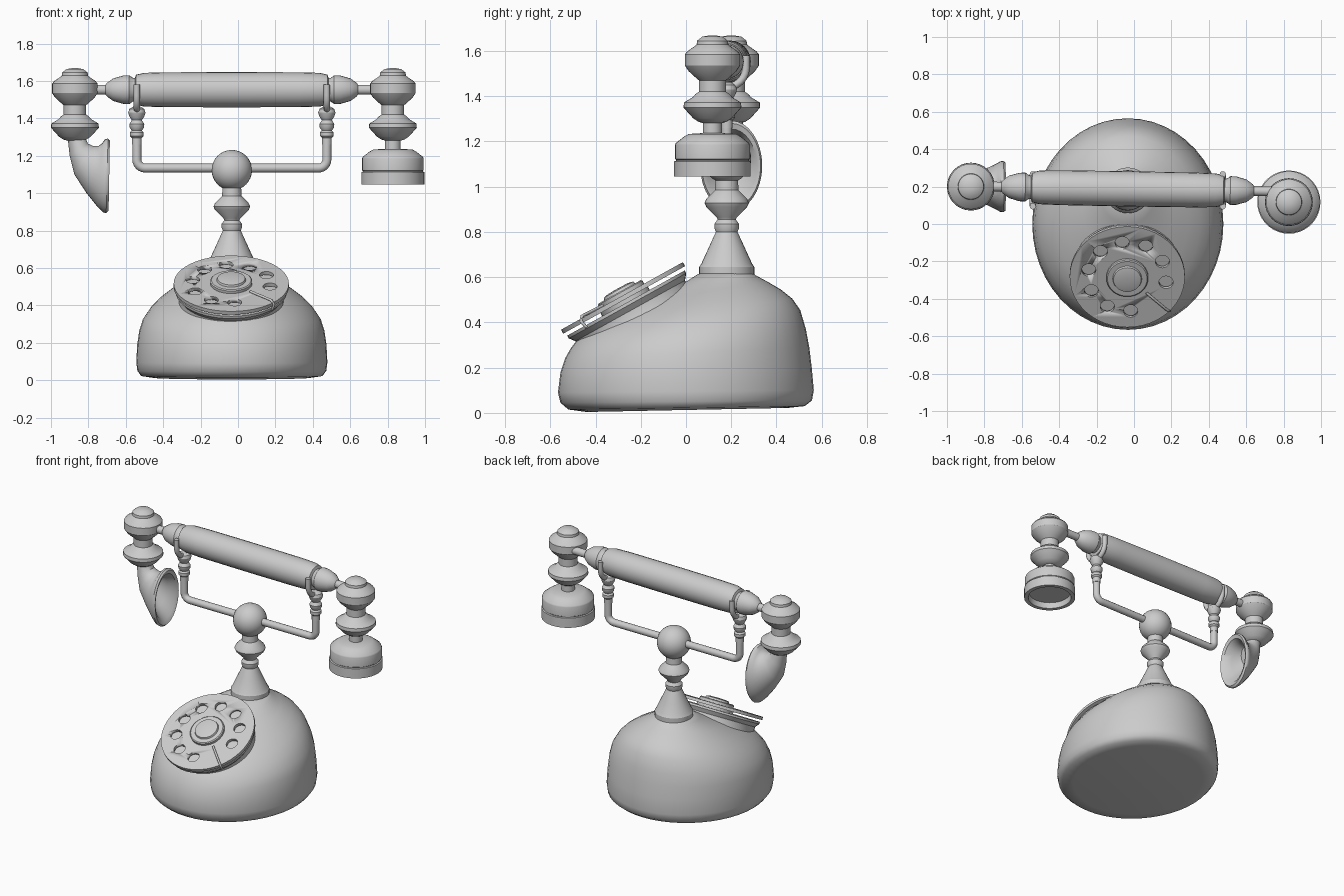
import bpy, bmesh, math
from mathutils import Vector, Matrix

CX = -0.033          # centre line of the stand and body
TILT = math.radians(29)


def skin(name, rings, angle=32):
    """Bridge a list of point rings, cap both ends, smooth shade."""
    bm = bmesh.new()
    loops = [[bm.verts.new(p) for p in ring] for ring in rings]
    n = len(loops[0])
    for a, b in zip(loops, loops[1:]):
        for i in range(n):
            j = (i + 1) % n
            bm.faces.new((a[i], a[j], b[j], b[i]))
    bm.faces.new(loops[0])
    bm.faces.new(loops[-1])
    bmesh.ops.recalc_face_normals(bm, faces=bm.faces)
    mesh = bpy.data.meshes.new(name)
    bm.to_mesh(mesh)
    bm.free()
    ob = bpy.data.objects.new(name, mesh)
    bpy.context.collection.objects.link(ob)
    bpy.context.view_layer.objects.active = ob
    bpy.ops.object.select_all(action='DESELECT')
    ob.select_set(True)
    bpy.ops.object.shade_smooth_by_angle(angle=math.radians(angle))
    return ob


def lathe(name, profile, origin=(0, 0, 0), matrix=None, n=32, angle=32):
    """Revolve (radius, height) points about the local z axis."""
    m = Matrix.Translation(origin) @ (matrix or Matrix())
    turn = [2 * math.pi * i / n for i in range(n)]
    rings = [[m @ Vector((r * math.cos(t), r * math.sin(t), h)) for t in turn]
             for r, h in profile]
    return skin(name, rings, angle)


def loft(name, sections, place, n=40, angle=32):
    """Elliptical sections: two opposite points in a plane and a half width."""
    rings = []
    for a, b, w in sections:
        a, b = Vector(a), Vector(b)
        c, d = (a + b) / 2, (a - b) / 2
        ring = []
        for i in range(n):
            t = 2 * math.pi * i / n
            p = c + d * math.cos(t)
            ring.append(place(p.x, p.y, w * math.sin(t)))
        rings.append(ring)
    return skin(name, rings, angle)


def tube(name, points, radius):
    cu = bpy.data.curves.new(name, 'CURVE')
    cu.dimensions = '3D'
    cu.bevel_depth = radius
    cu.bevel_resolution = 4
    cu.use_fill_caps = True
    sp = cu.splines.new('POLY')
    sp.points.add(len(points) - 1)
    for p, co in zip(sp.points, points):
        p.co = (*co, 1)
    sp.use_smooth = True
    ob = bpy.data.objects.new(name, cu)
    bpy.context.collection.objects.link(ob)
    return ob


def arc(cx, cz, r, a0, a1, steps=6):
    return [(cx + r * math.cos(math.radians(a0 + (a1 - a0) * i / steps)),
             cz + r * math.sin(math.radians(a0 + (a1 - a0) * i / steps)))
            for i in range(steps + 1)]


# Body: front point, back point (y, z) and half width
loft("body", [
    ((-0.44, 0.004), (0.45, 0.022), 0.42),
    ((-0.52, 0.015), (0.525, 0.03), 0.485),
    ((-0.555, 0.045), (0.557, 0.055), 0.505),
    ((-0.566, 0.09), (0.565, 0.1), 0.511),
    ((-0.555, 0.18), (0.556, 0.2), 0.506),
    ((-0.535, 0.24), (0.545, 0.29), 0.495),
    ((-0.51, 0.285), (0.53, 0.37), 0.475),
    ((-0.48, 0.325), (0.505, 0.455), 0.43),
    ((-0.44, 0.36), (0.47, 0.505), 0.385),
    ((-0.36, 0.41), (0.42, 0.545), 0.325),
    ((-0.2, 0.49), (0.36, 0.58), 0.24),
    ((0.0, 0.58), (0.305, 0.61), 0.145),
    ((0.055, 0.615), (0.295, 0.62), 0.12),
], lambda y, z, x: (CX + x, y, z), n=48, angle=50)

# Dial mount and dial, along the tilted axis
dial_c = (CX - 0.003, -0.283, 0.517)
rot = Matrix.Rotation(TILT, 4, 'X')
lathe("dial_mount", [(0.36, -0.3), (0.325, -0.23), (0.295, -0.165), (0.278, -0.11),
                     (0.277, -0.075), (0.297, -0.05), (0.297, -0.036)],
      dial_c, rot, 48)
lathe("dial_spacer", [(0.12, -0.04), (0.12, -0.015)], dial_c, rot)
plate = lathe("dial_plate", [(0.308, -0.02), (0.308, 0.0)], dial_c, rot, 48)

for k in range(9):   # finger holes
    t = math.radians(-9 + 35.5 * k)
    off = rot @ Vector((0.21 * math.cos(t), 0.21 * math.sin(t), 0))
    cutter = lathe("hole_cutter", [(0.038, -0.03), (0.038, 0.03)],
                   Vector(dial_c) + off, rot, 20)
    mod = plate.modifiers.new("hole", 'BOOLEAN')
    mod.operation = 'DIFFERENCE'
    mod.solver = 'EXACT'
    mod.object = cutter
    bpy.context.view_layer.objects.active = plate
    bpy.ops.object.modifier_apply(modifier=mod.name)
    bpy.data.objects.remove(cutter)

lathe("dial_hub", [(0.112, -0.005), (0.112, 0.016), (0.106, 0.021), (0.078, 0.021),
                   (0.074, 0.032), (0.05, 0.037), (0.01, 0.038)], dial_c, rot)
stop = [rot @ Vector((r * math.cos(-0.75), r * math.sin(-0.75), h)) + Vector(dial_c)
        for r, h in ((0.14, 0.004), (0.29, 0.008), (0.312, -0.01), (0.3, -0.045))]
tube("finger_stop", stop, 0.007)

# Stand column and ball
lathe("stand_column", [(0.122, 0.605), (0.122, 0.645), (0.112, 0.66), (0.08, 0.73),
                       (0.048, 0.8), (0.054, 0.815), (0.055, 0.835), (0.04, 0.855),
                       (0.045, 0.865), (0.09, 0.91), (0.098, 0.928), (0.09, 0.947),
                       (0.052, 0.985), (0.05, 1.03)], (CX, 0.18, 0))
lathe("stand_ball", [(0.108 * math.sin(a), -0.108 * math.cos(a))
                     for a in [math.pi * (i + 0.15) / 16.3 for i in range(17)]],
      (CX, 0.18, 1.123))

# Cradle bar, bent up at both ends
HALF = 0.508
right = arc(HALF - 0.045, 1.179, 0.045, -90, 0) + [(HALF, 1.3)]
path = [(-x, z) for x, z in reversed(right)] + right
tube("cradle_bar", [(CX + x, 0.18, z) for x, z in path], 0.024)

# Cradle post beads and forks
for side, s in (("left", -1), ("right", 1)):
    x = CX + s * HALF
    lathe(side + "_cradle_post",
          [(0.026, 1.26), (0.026, 1.295), (0.036, 1.305), (0.036, 1.325), (0.027, 1.335),
           (0.038, 1.35), (0.04, 1.37), (0.027, 1.39), (0.04, 1.41), (0.046, 1.43),
           (0.04, 1.45), (0.02, 1.462)], (x, 0.18, 0), n=24)
    u = [(0.085, 1.58)] + [(p, q) for p, q in arc(0, 1.525, 0.085, 0, -180, 12)] + [(-0.085, 1.58)]
    tube(side + "_cradle_fork", [(x, 0.18 + p, q) for p, q in u], 0.017)

# Handset grip, turned about a nearly horizontal axis
half = [(0.094, 0.1), (0.093, 0.36), (0.09, 0.47), (0.08, 0.512), (0.062, 0.518),
        (0.064, 0.53), (0.077, 0.548), (0.076, 0.58), (0.06, 0.635), (0.036, 0.668),
        (0.026, 0.675), (0.026, 0.8)]
axis = Vector((1, -0.017, 0)).to_track_quat('Z', 'Y').to_matrix().to_4x4()
lathe("handset_grip", [(r, -h) for r, h in reversed(half)] + half,
      (CX, 0.188, 1.553), axis, 24)

# Turned knobs at both ends of the handset
knob = [(0.012, 1.669), (0.045, 1.663), (0.068, 1.645), (0.07, 1.628), (0.08, 1.62),
        (0.112, 1.598), (0.122, 1.585), (0.122, 1.535), (0.105, 1.51), (0.072, 1.48),
        (0.06, 1.47), (0.06, 1.42), (0.075, 1.41), (0.088, 1.395), (0.126, 1.372),
        (0.128, 1.35), (0.115, 1.335), (0.085, 1.302), (0.062, 1.287), (0.04, 1.28)]
LEFT, RIGHT = (-0.872, 0.2, 0), (0.828, 0.117, 0)
lathe("mouthpiece_knob", knob, LEFT)
lathe("earpiece_knob", knob, RIGHT)

# Earpiece: stem and cup with recessed underside
lathe("earpiece_cup", [(0.042, 1.3), (0.042, 1.237), (0.105, 1.233), (0.125, 1.222),
                       (0.162, 1.193), (0.165, 1.185), (0.165, 1.122), (0.161, 1.119),
                       (0.161, 1.115), (0.169, 1.112), (0.169, 1.045), (0.142, 1.045),
                       (0.137, 1.085)], RIGHT, n=36)

# Mouthpiece horn: upper point, lower point (x, z) and half width
loft("mouthpiece_horn", [
    ((-0.812, 1.287), (-0.91, 1.29), 0.05),
    ((-0.803, 1.265), (-0.9, 1.2), 0.06),
    ((-0.775, 1.252), (-0.875, 1.1), 0.08),
    ((-0.745, 1.252), (-0.81, 1.0), 0.102),
    ((-0.725, 1.268), (-0.75, 0.925), 0.122),
    ((-0.712, 1.288), (-0.72, 0.897), 0.135),
    ((-0.695, 1.292), (-0.705, 0.893), 0.137),
    ((-0.685, 1.28), (-0.692, 0.905), 0.13),
    ((-0.693, 1.255), (-0.703, 0.935), 0.112),
    ((-0.735, 1.235), (-0.765, 1.0), 0.085),
    ((-0.79, 1.23), (-0.83, 1.1), 0.055),
], lambda x, z, y: (x, 0.2 + y, z), n=32, angle=40)
